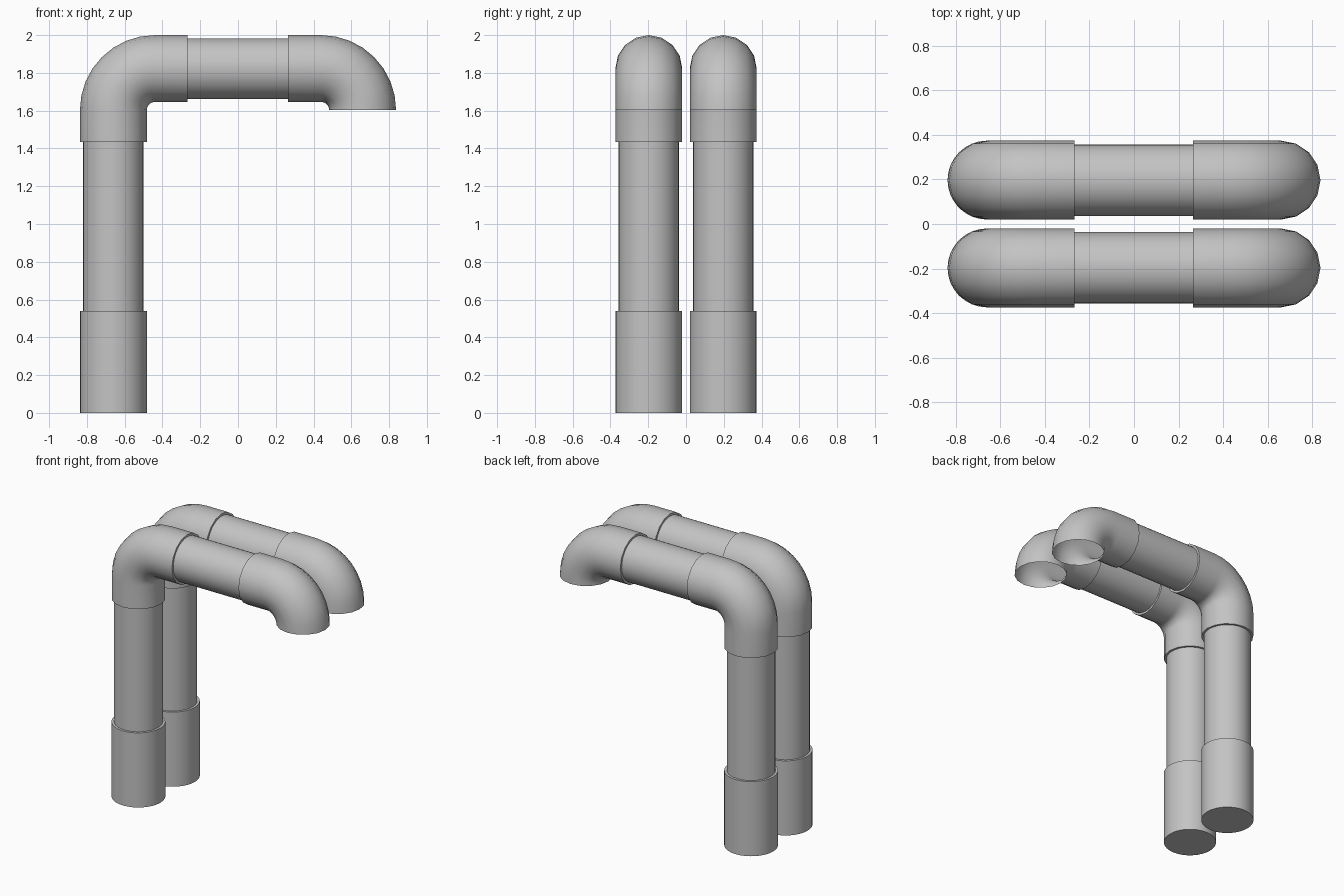
import bpy, bmesh
from math import sin, cos, pi, radians

cube = bpy.data.objects.get("Cube")
if cube:
    bpy.data.objects.remove(cube, do_unlink=True)

grey = bpy.data.materials.new("pipe_grey")
grey.use_nodes = True
colour = (0.55, 0.55, 0.55, 1)
grey.diffuse_color = colour
grey.node_tree.nodes["Principled BSDF"].inputs["Base Color"].default_value = colour

R_FITTING, R_PIPE = 0.177, 0.16    # elbows and sockets, plain pipe
X_LEG, Z_ARM = 0.66, 1.823         # pipe axes
BEND = 0.22                        # bend radius of the elbows
X_BEND, Z_BEND = X_LEG - BEND, Z_ARM - BEND


def tube(name, path, radius, y, sides, cap_end=True):
    """Sweep a circle along (x, z, heading) stations in the xz plane."""
    bm = bmesh.new()
    rings = []
    for x, z, a in path:
        ring = []
        for i in range(sides):
            t = 2 * pi * i / sides
            out = radius * cos(t)
            ring.append(bm.verts.new((x - sin(a) * out, y + radius * sin(t), z + cos(a) * out)))
        rings.append(ring)
    for lower, upper in zip(rings, rings[1:]):
        for i in range(sides):
            j = (i + 1) % sides
            bm.faces.new((lower[i], lower[j], upper[j], upper[i]))
    bm.faces.new(rings[0])
    if cap_end:
        bm.faces.new(rings[-1])
    bmesh.ops.recalc_face_normals(bm, faces=bm.faces)
    mesh = bpy.data.meshes.new(name)
    bm.to_mesh(mesh)
    bm.free()
    mesh.materials.append(grey)
    obj = bpy.data.objects.new(name, mesh)
    bpy.context.collection.objects.link(obj)
    bpy.ops.object.select_all(action="DESELECT")
    bpy.context.view_layer.objects.active = obj
    obj.select_set(True)
    bpy.ops.object.shade_smooth_by_angle(angle=radians(40))


def bend(side, steps=8):
    """Quarter turn from the arm down to the vertical, on the given x side."""
    path = []
    for k in range(steps + 1):
        t = pi / 2 * k / steps
        heading = -t if side > 0 else pi + t
        path.append((side * (X_BEND + BEND * sin(t)), Z_BEND + BEND * cos(t), heading))
    return path


for label, y in (("front", -0.197), ("back", 0.197)):
    up = pi / 2
    # Upright leg with its base socket
    tube(label + "_base_socket", [(-X_LEG, 0, up), (-X_LEG, 0.54, up)], R_FITTING, y, 32)
    tube(label + "_leg_pipe", [(-X_LEG, 0.5, up), (-X_LEG, 1.46, up)], R_PIPE, y, 32)
    # Corner elbow with straight collars at both ends
    corner = [(-0.268, Z_ARM, pi)] + bend(-1) + [(-X_LEG, 1.435, 3 * pi / 2)]
    tube(label + "_corner_elbow", corner, R_FITTING, y, 16)
    # Horizontal arm
    tube(label + "_arm_pipe", [(-0.29, Z_ARM, 0), (0.29, Z_ARM, 0)], R_PIPE, y, 32)
    # Spout elbow, open at its mouth
    tube(label + "_spout_elbow", [(0.265, Z_ARM, 0)] + bend(1), R_FITTING, y, 16, cap_end=False)
